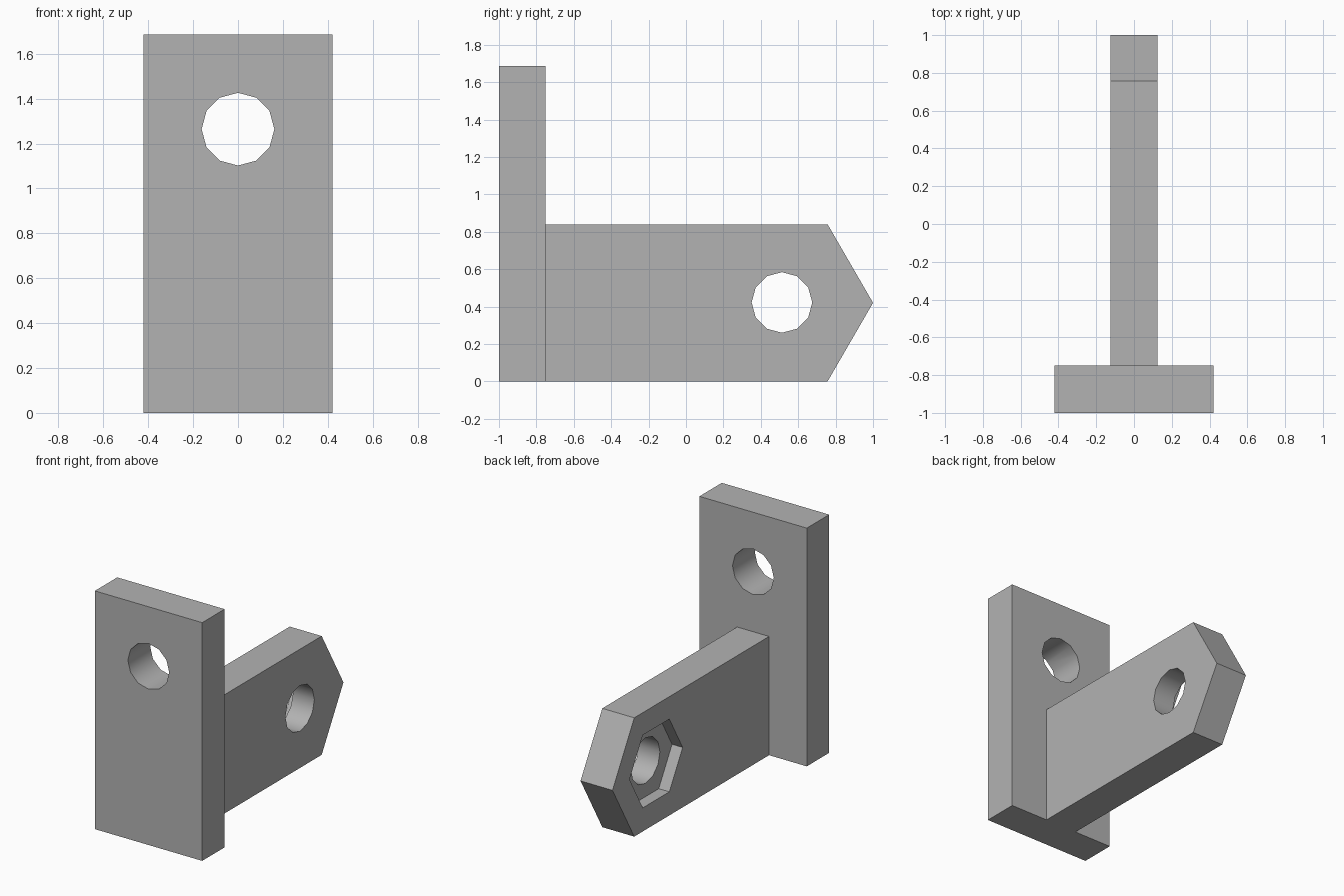
import bpy, bmesh
from math import sin, cos, pi, radians

cube = bpy.data.objects.get("Cube")
if cube:
    bpy.data.objects.remove(cube, do_unlink=True)

grey = bpy.data.materials.new("plain grey")
grey.use_nodes = True
colour = (0.45, 0.45, 0.45, 1)
grey.diffuse_color = colour
grey.node_tree.nodes["Principled BSDF"].inputs["Base Color"].default_value = colour


def prism(name, outline, axis, start, end):
    """Extrude a 2D outline along x (outline in y, z) or y (outline in x, z)."""
    bm = bmesh.new()

    def place(u, v, d):
        return (d, u, v) if axis == "X" else (u, d, v)

    face = bm.faces.new([bm.verts.new(place(u, v, start)) for u, v in outline])
    ext = bmesh.ops.extrude_face_region(bm, geom=[face])
    shift = (end - start, 0, 0) if axis == "X" else (0, end - start, 0)
    verts = [g for g in ext["geom"] if isinstance(g, bmesh.types.BMVert)]
    bmesh.ops.translate(bm, verts=verts, vec=shift)
    bmesh.ops.recalc_face_normals(bm, faces=bm.faces)
    mesh = bpy.data.meshes.new(name)
    bm.to_mesh(mesh)
    bm.free()
    mesh.materials.append(grey)
    obj = bpy.data.objects.new(name, mesh)
    bpy.context.collection.objects.link(obj)
    return obj


def ngon(u, v, radius, sides):
    return [(u + radius * cos(2 * pi * i / sides), v + radius * sin(2 * pi * i / sides))
            for i in range(sides)]


def cut(part, cutter):
    """Subtract the cutter from the part and discard it."""
    cutter.hide_render = True
    mod = part.modifiers.new("cut", "BOOLEAN")
    mod.operation, mod.solver, mod.object = "DIFFERENCE", "EXACT", cutter
    bpy.context.view_layer.objects.active = part
    bpy.ops.object.modifier_apply(modifier=mod.name)
    bpy.data.objects.remove(cutter, do_unlink=True)


HALF = 0.42     # half the arm height and half the plate width
THICK = 0.125   # half the arm thickness
BACK = -0.75    # where the arm meets the plate
HOLE = 0.162    # bolt hole radius
BOLT = 0.513    # bolt position along the arm

# Upright mounting plate with its screw hole
plate = prism("mounting_plate", [(-HALF, 0), (HALF, 0), (HALF, 1.685), (-HALF, 1.685)],
              "Y", -1, BACK)
cut(plate, prism("plate_hole", ngon(0, 1.264, HOLE, 12), "Y", -1.2, -0.5))

# Arm with a pointed end, a bolt hole and a hexagonal nut recess on its right side
arm = prism("arm", [(BACK, 0), (0.757, 0), (1, HALF), (0.757, 2 * HALF), (BACK, 2 * HALF)],
            "X", -THICK, THICK)
cut(arm, prism("arm_hole", ngon(BOLT, 0.422, HOLE, 12), "X", -0.3, 0.3))
cut(arm, prism("nut_recess", ngon(BOLT, 0.424, 0.297, 6), "X", -0.3, -THICK + 0.083))

# Smooth hole walls, sharp edges elsewhere
for part in (plate, arm):
    bpy.ops.object.select_all(action="DESELECT")
    part.select_set(True)
    bpy.context.view_layer.objects.active = part
    bpy.ops.object.shade_smooth_by_angle(angle=radians(35))
